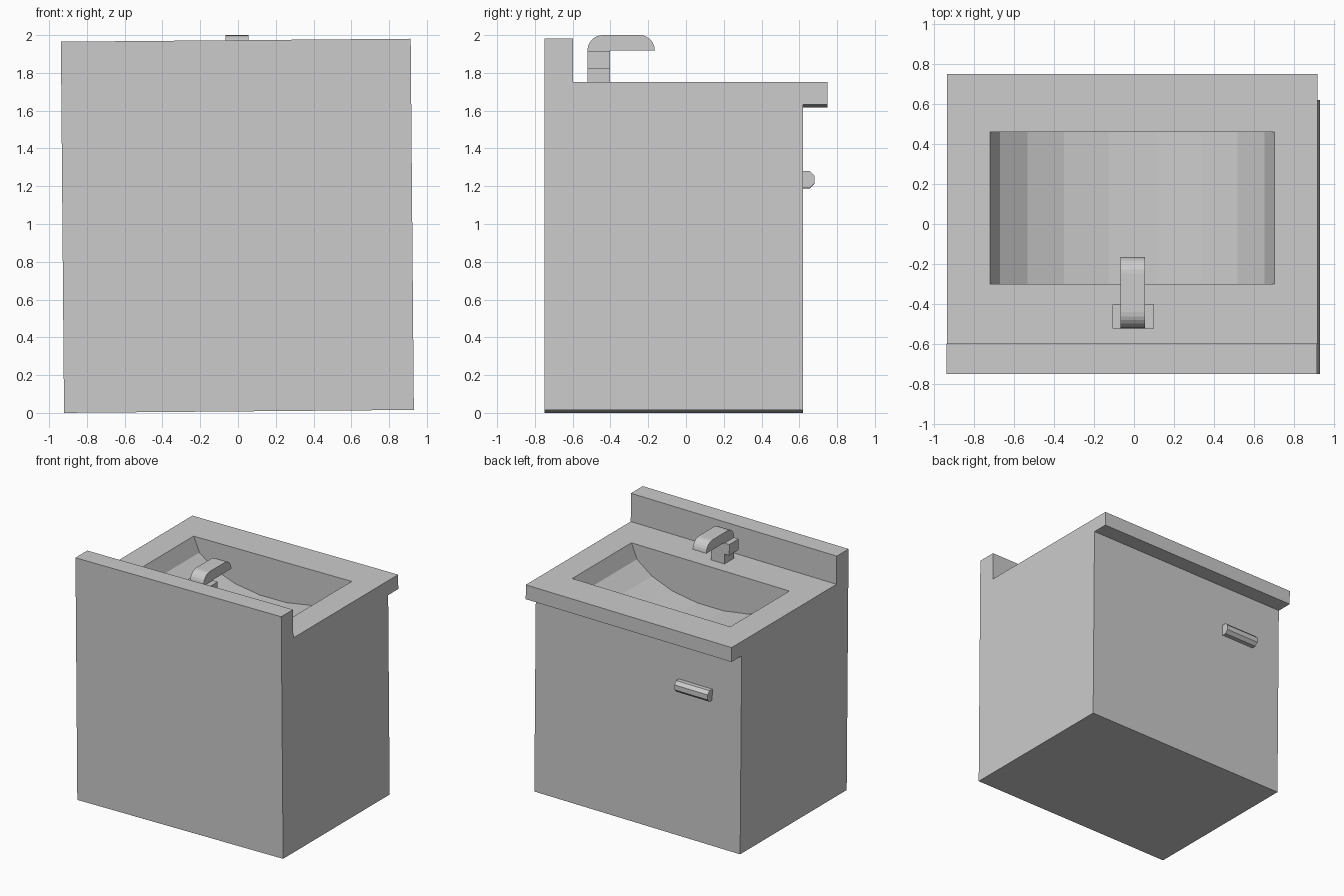
import bpy, bmesh
from math import sin, cos, pi, radians
from mathutils import Matrix

if "Cube" in bpy.data.objects:
    bpy.data.objects.remove(bpy.data.objects["Cube"])

# The whole unit leans very slightly about the y axis
LEAN = Matrix.Translation((0.005, 0, 0.008)) @ Matrix.Rotation(-0.0085, 4, 'Y')


def finish(name, bm):
    bmesh.ops.recalc_face_normals(bm, faces=bm.faces)
    bm.transform(LEAN)
    me = bpy.data.meshes.new(name)
    bm.to_mesh(me)
    bm.free()
    ob = bpy.data.objects.new(name, me)
    bpy.context.collection.objects.link(ob)
    return ob


def prism(name, points, axis, lo, hi):
    """Extrude an outline along x (points are y,z) or along y (points are x,z)."""
    bm = bmesh.new()
    if axis == 'X':
        verts = [bm.verts.new((lo, a, b)) for a, b in points]
        move = (hi - lo, 0, 0)
    else:
        verts = [bm.verts.new((a, lo, b)) for a, b in points]
        move = (0, hi - lo, 0)
    face = bm.faces.new(verts)
    new = bmesh.ops.extrude_face_region(bm, geom=[face], use_keep_orig=True)
    bmesh.ops.translate(bm, vec=move,
                        verts=[g for g in new['geom'] if isinstance(g, bmesh.types.BMVert)])
    return finish(name, bm)


def rect(y0, y1, z0, z1):
    return [(y0, z0), (y1, z0), (y1, z1), (y0, z1)]


def arc(cy, cz, r, a0, a1, n=6):
    angles = [radians(a0 + (a1 - a0) * i / n) for i in range(n + 1)]
    return [(cy + r * cos(a), cz + r * sin(a)) for a in angles]


# Cabinet with overhanging counter and splashback
TOP = 1.735
cabinet = prism("cabinet", [(-0.75, 0), (0.62, 0), (0.62, 1.618), (0.75, 1.618), (0.75, TOP),
                            (-0.598, TOP), (-0.598, 1.965), (-0.75, 1.965)], 'X', -0.926, 0.926)

# Basin hollow: faceted trough
half = [(0.711, 0), (0.66, 0.12), (0.525, 0.22), (0.342, 0.29), (0.12, 0.325)]
trough = [(x, TOP - d) for x, d in half] + [(-x, TOP - d) for x, d in reversed(half)]
trough += [(-0.711, TOP + 0.1), (0.711, TOP + 0.1)]
cutter = prism("basin_cutter", trough, 'Y', -0.30, 0.46)
cutter.hide_render = True
mod = cabinet.modifiers.new("basin", 'BOOLEAN')
mod.operation = 'DIFFERENCE'
mod.solver = 'EXACT'
mod.object = cutter
bpy.context.view_layer.objects.active = cabinet
bpy.ops.object.modifier_apply(modifier=mod.name)
bpy.data.objects.remove(cutter)

# Tap: stem, cross handle and rounded spout
prism("tap_stem", rect(-0.522, -0.402, TOP - 0.01, 1.82), 'X', -0.055, 0.067)
prism("tap_handle", rect(-0.522, -0.402, 1.815, 1.905), 'X', -0.097, 0.11)
spout = [(-0.522, 1.905), (-0.402, 1.905), (-0.402, 1.91), (-0.165, 1.91)]
spout += arc(-0.247, 1.91, 0.082, 10, 90) + arc(-0.44, 1.91, 0.082, 90, 180)
prism("tap_spout", spout, 'X', -0.055, 0.067)

# Door pull
prism("door_pull", [(0.61, 1.185), (0.655, 1.185), (0.68, 1.21), (0.68, 1.25),
                    (0.655, 1.275), (0.61, 1.275)], 'X', -0.665, -0.365)
